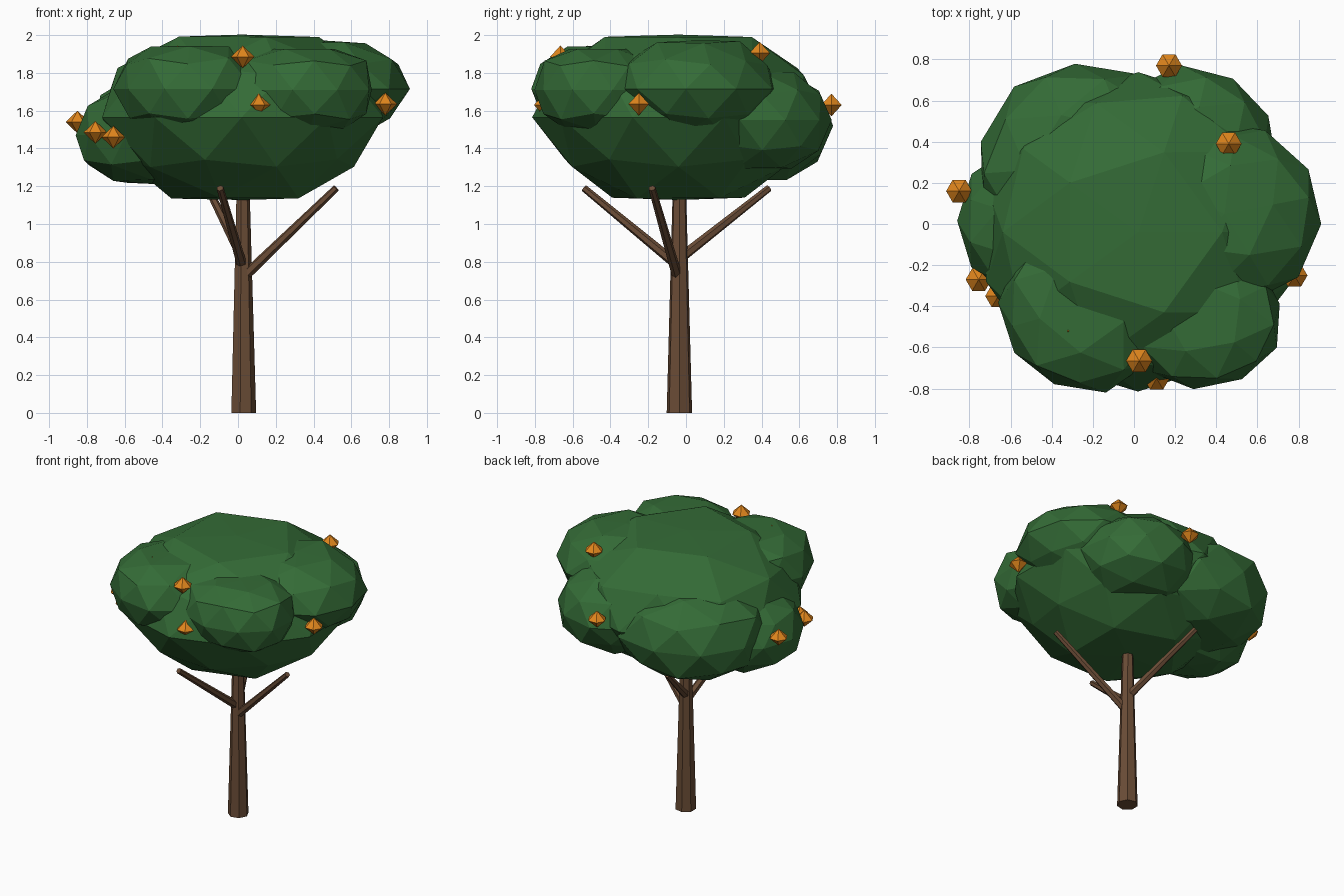
import bpy, bmesh, math, random
from mathutils import Vector

if "Cube" in bpy.data.objects:
    bpy.data.objects.remove(bpy.data.objects["Cube"])

random.seed(7)


def material(name, colour):
    m = bpy.data.materials.new(name)
    m.diffuse_color = (*colour, 1)
    m.use_nodes = True
    m.node_tree.nodes["Principled BSDF"].inputs["Base Color"].default_value = m.diffuse_color
    return m


LEAF = material("leaf green", (0.034, 0.147, 0.037))
BARK = material("bark brown", (0.145, 0.073, 0.037))
FRUIT = material("fruit orange", (0.75, 0.24, 0.012))


def finish(bm, name, mat):
    bmesh.ops.recalc_face_normals(bm, faces=bm.faces)
    me = bpy.data.meshes.new(name)
    bm.to_mesh(me)
    bm.free()
    me.materials.append(mat)
    ob = bpy.data.objects.new(name, me)
    bpy.context.collection.objects.link(ob)
    return ob


def limb(name, start, end, r1, r2, sides):
    """Tapered straight limb between two points."""
    a, b = Vector(start), Vector(end)
    bm = bmesh.new()
    bmesh.ops.create_cone(bm, cap_ends=True, segments=sides, radius1=r1,
                          radius2=r2, depth=(b - a).length)
    ob = finish(bm, name, BARK)
    ob.location = (a + b) / 2
    ob.rotation_mode = 'QUATERNION'
    ob.rotation_quaternion = (b - a).to_track_quat('Z', 'Y')


def foliage(name, centre, size, jitter, flat=1.0, spin=0.0, tuck=1.0):
    """Faceted leaf clump; flat < 1 levels top and bottom, tuck narrows the underside."""
    bm = bmesh.new()
    bmesh.ops.create_icosphere(bm, subdivisions=2, radius=1)
    for v in bm.verts:
        n = v.co.copy()
        n *= 1 + random.uniform(-jitter, jitter)
        if v.co.z < -0.4:
            n.x *= tuck
            n.y *= tuck
        n.z = max(-flat, min(flat, n.z)) / flat + 0.03 * v.co.z
        c, s = math.cos(spin), math.sin(spin)
        x, y = n.x * c - n.y * s, n.x * s + n.y * c
        v.co = Vector(centre) + Vector((x * size[0], y * size[1], n.z * size[2]))
    finish(bm, name, LEAF)


# Trunk and branches
limb("trunk", (0.027, -0.035, 0), (0.025, -0.035, 1.3), 0.069, 0.033, 7)
limb("branch_right", (0.03, -0.045, 0.72), (0.52, -0.18, 1.19), 0.028, 0.019, 6)
limb("branch_front", (0.025, -0.03, 0.77), (-0.095, -0.54, 1.19), 0.028, 0.019, 6)
limb("branch_back", (0.025, -0.03, 0.82), (-0.16, 0.44, 1.19), 0.028, 0.019, 6)

# Broad central canopy and the surrounding clumps
foliage("canopy_core", (0.02, -0.04, 1.565), (0.78, 0.78, 0.425), 0.01, 0.87, 0, 0.90)
foliage("clump_right", (0.44, 0.05, 1.715), (0.47, 0.44, 0.25), 0.04, 0.88, 0.2, 0.92)
foliage("clump_front_right", (0.34, -0.45, 1.71), (0.39, 0.35, 0.21), 0.04, 0.75, 0.5)
foliage("clump_front_left", (-0.25, -0.40, 1.715), (0.41, 0.42, 0.22), 0.04, 0.75, 0.9)
foliage("clump_left", (-0.46, 0.01, 1.47), (0.40, 0.38, 0.25), 0.04, 0.9, 0.3)
foliage("clump_back_left", (-0.25, 0.28, 1.52), (0.52, 0.51, 0.28), 0.04, 0.82, 0.7)
foliage("clump_back_right", (0.27, 0.37, 1.55), (0.42, 0.39, 0.25), 0.04, 0.85, 0.1)

# Six-sided fruits on the canopy surface
spots = [(0.025, -0.665, 1.885), (0.11, -0.75, 1.63), (0.78, -0.25, 1.635),
         (0.46, 0.39, 1.905), (0.17, 0.77, 1.63), (-0.85, 0.16, 1.54),
         (-0.755, -0.27, 1.485), (-0.66, -0.35, 1.46), (-0.32, -0.52, 1.885)]
for i, p in enumerate(spots):
    bm = bmesh.new()
    ring = [bm.verts.new((0.063 * math.cos(k * math.pi / 3),
                          0.063 * math.sin(k * math.pi / 3), 0)) for k in range(6)]
    for z in (0.06, -0.06):
        tip = bm.verts.new((0, 0, z))
        for k in range(6):
            bm.faces.new((ring[k], ring[(k + 1) % 6], tip))
    finish(bm, f"fruit_{i + 1}", FRUIT).location = p
